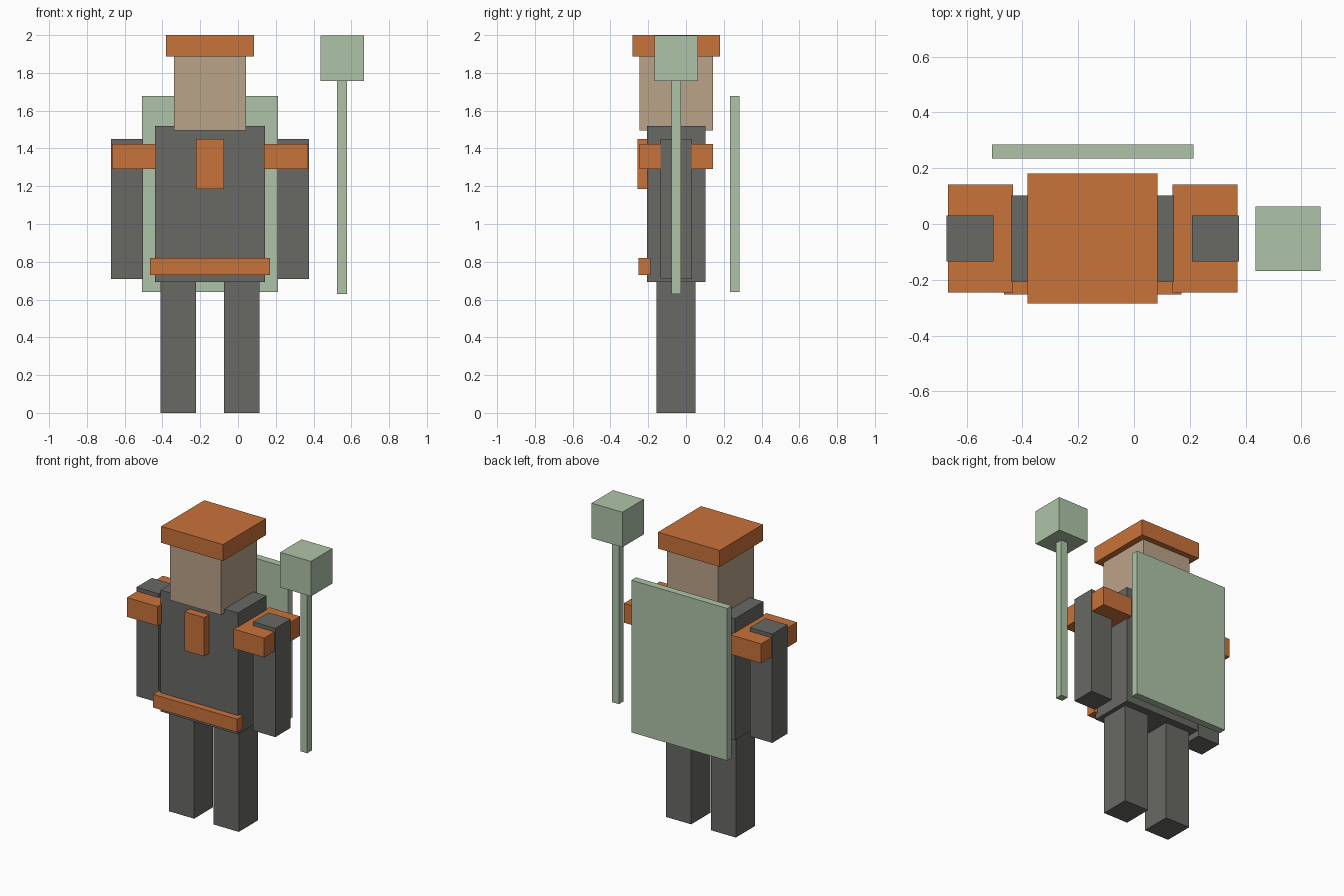
import bpy
import bmesh
from mathutils import Vector

old = bpy.data.objects.get("Cube")
if old:
    bpy.data.objects.remove(old, do_unlink=True)


def make_material(name, srgb):
    """Flat material from an sRGB colour, stored as linear."""
    colour = [(c / 255 / 12.92) if c < 11 else ((c / 255 + 0.055) / 1.055) ** 2.4 for c in srgb]
    mat = bpy.data.materials.new(name)
    mat.use_nodes = True
    mat.diffuse_color = (*colour, 1)
    mat.node_tree.nodes["Principled BSDF"].inputs["Base Color"].default_value = (*colour, 1)
    return mat


orange = make_material("orange", (201, 115, 58))
grey = make_material("dark grey", (104, 105, 100))
skin = make_material("tan skin", (187, 163, 137))
green = make_material("pale green", (175, 196, 169))


def box(name, mat, x, y, z):
    """Box spanning the given (low, high) range on each axis."""
    low, high = (Vector(corner) for corner in zip(x, y, z))
    bm = bmesh.new()
    bmesh.ops.create_cube(bm, size=1)
    bmesh.ops.scale(bm, vec=high - low, verts=bm.verts)
    mesh = bpy.data.meshes.new(name)
    bm.to_mesh(mesh)
    bm.free()
    mesh.materials.append(mat)
    obj = bpy.data.objects.new(name, mesh)
    obj.location = (low + high) / 2
    bpy.context.collection.objects.link(obj)


MID = -0.148  # centre line of the figure


def centred(name, mat, width, y, z):
    box(name, mat, (MID - width / 2, MID + width / 2), y, z)


def pair(name, mat, inner, outer, y, z):
    """Matching boxes on both sides of the figure's centre line."""
    box("left_" + name, mat, (MID + inner, MID + outer), y, z)
    box("right_" + name, mat, (MID - outer, MID - inner), y, z)


# Head and hat
centred("hat", orange, 0.466, (-0.284, 0.181), (1.888, 2.0))
centred("head", skin, 0.382, (-0.247, 0.142), (1.494, 1.888))

# Torso with belt and chest plate
centred("torso", grey, 0.584, (-0.206, 0.102), (0.692, 1.52))
centred("belt", orange, 0.636, (-0.252, -0.188), (0.73, 0.82))
centred("chest_plate", orange, 0.148, (-0.258, -0.2), (1.185, 1.45))

# Limbs and shoulder guards
pair("leg", grey, 0.074, 0.263, (-0.156, 0.05), (0, 0.692))
pair("arm", grey, 0.356, 0.524, (-0.135, 0.031), (0.708, 1.45))
pair("shoulder_guard", orange, 0.286, 0.518, (-0.246, 0.142), (1.292, 1.424))

# Cape panel behind the back
centred("cape", green, 0.722, (0.234, 0.284), (0.64, 1.678))

# Staff held at the left side
box("staff_shaft", green, (0.525, 0.577), (-0.078, -0.027), (0.63, 1.76))
box("staff_head", green, (0.436, 0.668), (-0.168, 0.063), (1.758, 1.997))
